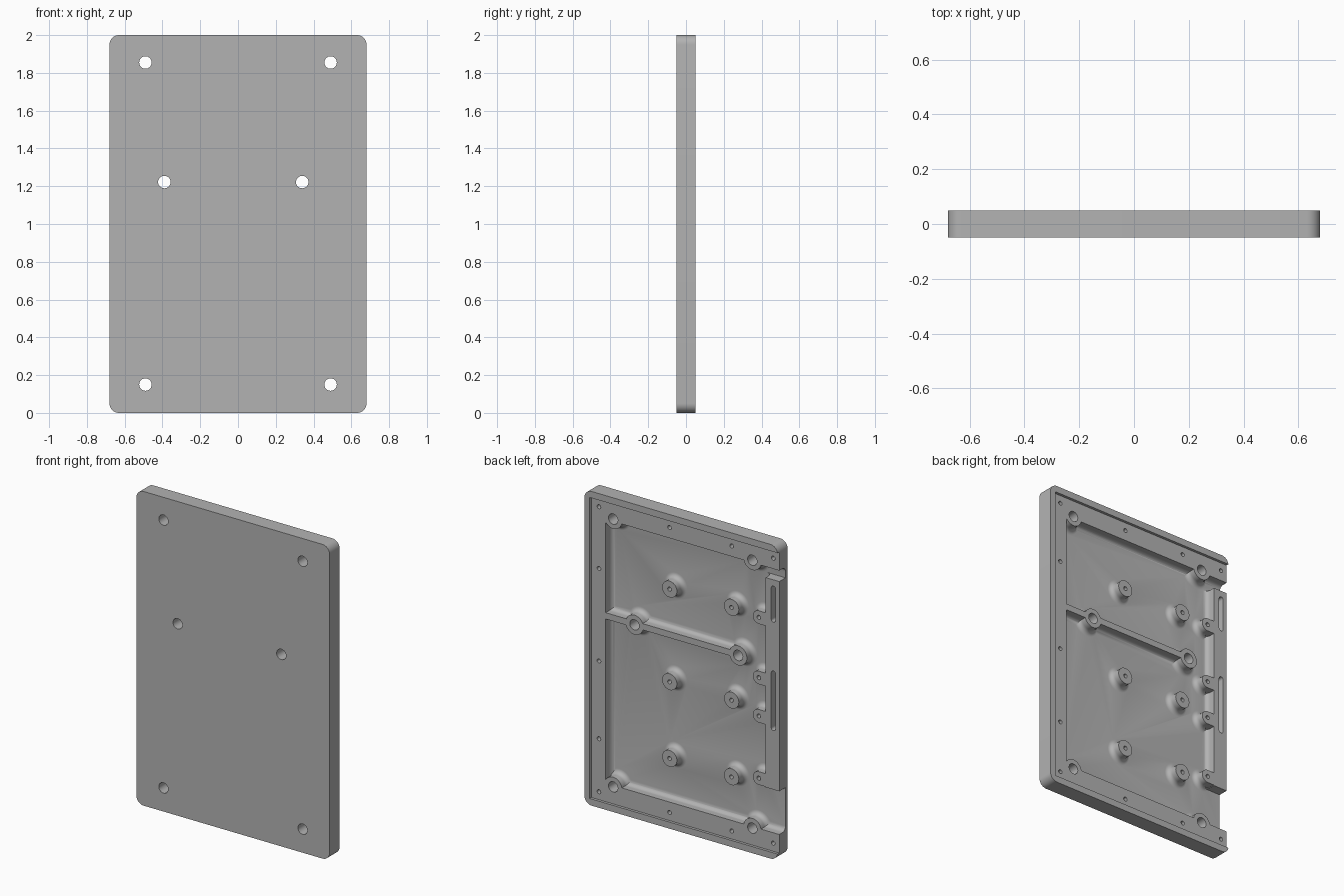
import bpy, bmesh, math
from mathutils import Matrix

cube = bpy.data.objects.get("Cube")
if cube:
    bpy.data.objects.remove(cube)

FLOOR, LEDGE, BACK, FRONT = -0.03, 0.033, 0.05, -0.05
FILLET = 0.03
W, H = 0.68, 2.0

grey = bpy.data.materials.new("plain_grey")
grey.use_nodes = True
colour = (0.45, 0.45, 0.45, 1)
grey.diffuse_color = colour
grey.node_tree.nodes["Principled BSDF"].inputs["Base Color"].default_value = colour


def finish(bm, name):
    bmesh.ops.recalc_face_normals(bm, faces=bm.faces)
    mesh = bpy.data.meshes.new(name)
    bm.to_mesh(mesh)
    bm.free()
    mesh.materials.append(grey)
    obj = bpy.data.objects.new(name, mesh)
    bpy.context.collection.objects.link(obj)
    return obj


def extrude(bm, points, offset):
    face = bm.faces.new([bm.verts.new(p) for p in points])
    new = bmesh.ops.extrude_face_region(bm, geom=[face])["geom"]
    verts = [v for v in new if isinstance(v, bmesh.types.BMVert)]
    bmesh.ops.translate(bm, verts=verts, vec=offset)


def box(name, x, y, z, bevel=0):
    bm = bmesh.new()
    extrude(bm, [(x[0], y[0], z[0]), (x[1], y[0], z[0]),
                 (x[1], y[0], z[1]), (x[0], y[0], z[1])], (0, y[1] - y[0], 0))
    if bevel:
        bmesh.ops.bevel(bm, geom=bm.edges[:], offset=bevel, segments=6,
                        profile=0.5, affect='EDGES')
    return finish(bm, name)


def flare(half):
    """Side of a raised part: foot, concave fillet, straight wall."""
    side = [(half + FILLET, FLOOR - 0.01)]
    for i in range(7):
        a = math.pi / 2 * i / 6
        side.append((half + FILLET * (1 - math.sin(a)), FLOOR + FILLET * (1 - math.cos(a))))
    return side + [(half, 0.042)]


def boss(name, x, z, radius):
    bm = bmesh.new()
    side = [(0, FLOOR - 0.01)] + flare(radius) + [(0, 0.042)]
    verts = [bm.verts.new((r, y, 0)) for r, y in side]
    edges = [bm.edges.new(pair) for pair in zip(verts, verts[1:])]
    bmesh.ops.spin(bm, geom=verts + edges, cent=(0, 0, 0), axis=(0, 1, 0),
                   angle=math.tau, steps=36)
    bmesh.ops.remove_doubles(bm, verts=bm.verts[:], dist=0.0001)
    bmesh.ops.translate(bm, verts=bm.verts[:], vec=(x, 0, z))
    return finish(bm, name)


def drill(bm, x, z, radius, y0, y1):
    place = Matrix.Translation((x, (y0 + y1) / 2, z)) @ Matrix.Rotation(math.pi / 2, 4, 'X')
    bmesh.ops.create_cone(bm, cap_ends=True, segments=28, radius1=radius,
                          radius2=radius, depth=y1 - y0, matrix=place)


def combine(target, other, operation):
    mod = target.modifiers.new(other.name, 'BOOLEAN')
    mod.operation, mod.object, mod.solver = operation, other, 'EXACT'
    bpy.context.view_layer.objects.active = target
    bpy.ops.object.modifier_apply(modifier=mod.name)
    bpy.data.objects.remove(other)


# Slab with rounded corners
bm = bmesh.new()
R = 0.05
outline = []
for k, (cx, cz) in enumerate([(W - R, H - R), (R - W, H - R), (R - W, R), (W - R, R)]):
    for i in range(9):
        a = math.pi / 2 * (k + i / 8)
        outline.append((cx + R * math.cos(a), FRONT, cz + R * math.sin(a)))
extrude(bm, outline, (0, BACK - FRONT, 0))
panel = finish(bm, "cover_panel")

# Main pocket, open on the right edge
combine(panel, box("pocket_cutter", (-0.8, 0.543), (FLOOR, 0.2), (0.16, 1.84), FILLET), 'DIFFERENCE')

# Edge bar
bm = bmesh.new()
profile = [(-0.583 + r, y, 0.435) for r, y in flare(0)]
extrude(bm, profile + [(-W, 0.042, 0.435), (-W, FLOOR - 0.01, 0.435)], (0, 0, 1.335))
combine(panel, finish(bm, "edge_bar"), 'UNION')

# Cross rib
bm = bmesh.new()
side = flare(0.02)
extrude(bm, [(-0.39, y, 1.225 + r) for r, y in side]
        + [(-0.39, y, 1.225 - r) for r, y in reversed(side)], (0.96, 0, 0))
combine(panel, finish(bm, "cross_rib"), 'UNION')

# Through-bolt bosses, standoffs and lugs along the bar
bolts = [(x, z) for x in (-0.49, 0.49) for z in (0.15, 1.855)] + [(-0.39, 1.222), (0.34, 1.222)]
standoffs = [(x, z) for x in (-0.343, 0.093) for z in (0.437, 0.925, 1.515)]
lugs = [(-0.536, z) for z in (0.48, 0.876, 1.12, 1.504)]
for x, z in bolts:
    combine(panel, boss("bolt_boss", x, z, 0.062), 'UNION')
for x, z in standoffs:
    combine(panel, boss("standoff", x, z, 0.052), 'UNION')
for x, z in lugs:
    combine(panel, boss("lug", x, z, 0.042), 'UNION')
    combine(panel, box("lug_web", (-0.62, x), (FLOOR - 0.01, 0.041), (z - 0.0415, z + 0.0415)), 'UNION')

# Recessed ledge inside the lip
combine(panel, box("ledge_cutter", (-0.8, 0.643), (LEDGE, 0.2), (0.042, 1.958)), 'DIFFERENCE')

# Bolt holes, screw holes and bar slots
rim = [(0.59, z) for z in (0.093, 0.43, 0.925, 1.514, 1.907)]
rim += [(x, z) for x in (-0.637, -0.345, 0.093) for z in (0.093, 1.907)]
bm = bmesh.new()
for x, z in bolts:
    drill(bm, x, z, 0.033, -0.2, 0.2)
for x, z in rim + standoffs + lugs:
    drill(bm, x, z, 0.013, -0.015, 0.1)
combine(panel, finish(bm, "hole_cutter"), 'DIFFERENCE')
for z0, z1 in ((0.81, 1.19), (1.5, 1.73)):
    bm = bmesh.new()
    points = []
    for cz, start in ((z1 - 0.015, 0), (z0 + 0.015, math.pi)):
        for i in range(9):
            a = start + math.pi * i / 8
            points.append((-0.638 + 0.015 * math.cos(a), -0.01, cz + 0.015 * math.sin(a)))
    extrude(bm, points, (0, 0.2, 0))
    combine(panel, finish(bm, "slot_cutter"), 'DIFFERENCE')

bpy.ops.object.select_all(action='DESELECT')
panel.select_set(True)
bpy.context.view_layer.objects.active = panel
bpy.ops.object.shade_smooth_by_angle(angle=math.radians(32))
